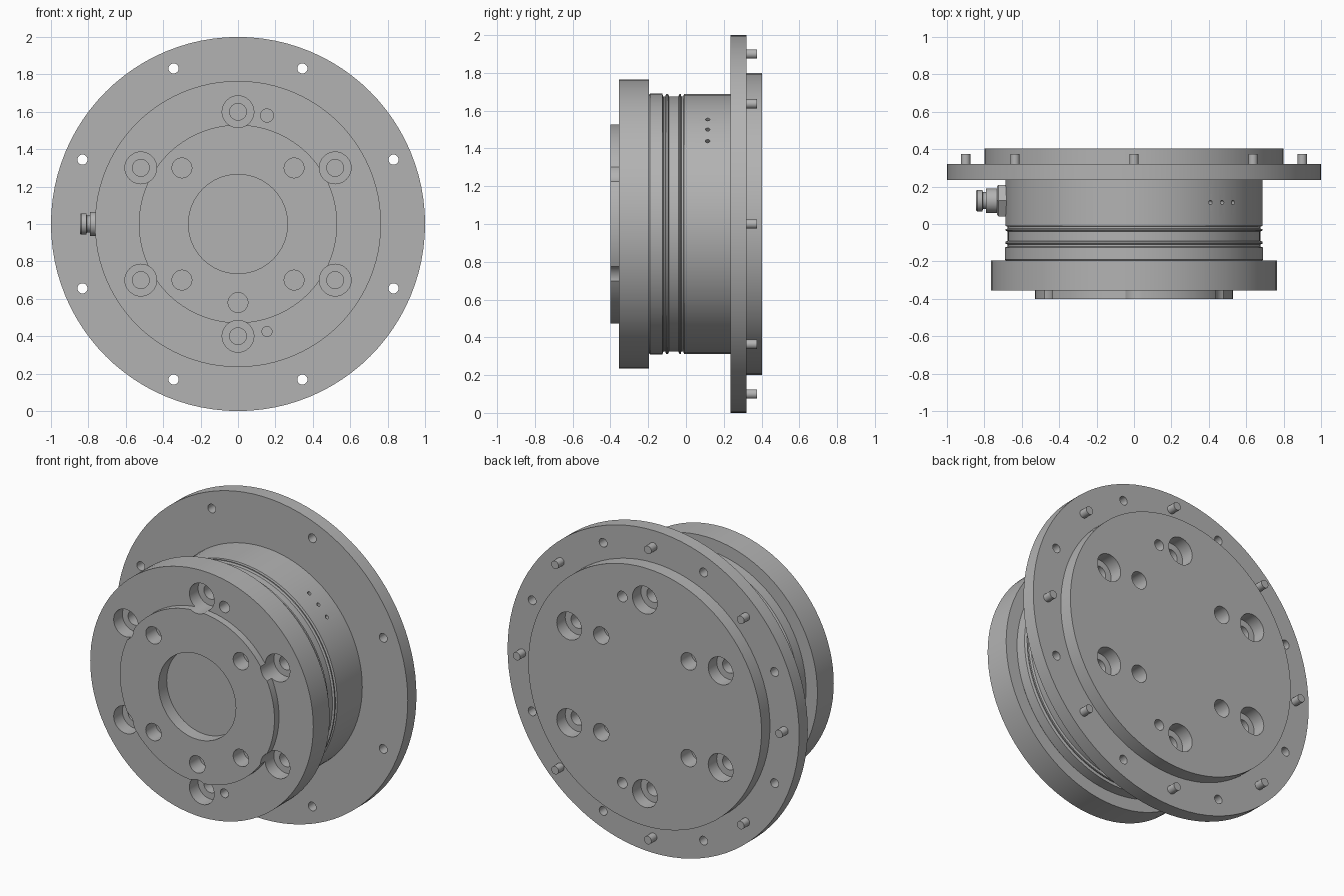
import bpy, bmesh, math
from mathutils import Matrix, Vector

old = bpy.data.objects.get("Cube")
if old:
    bpy.data.objects.remove(old)

grey = bpy.data.materials.new("machined grey")
grey.use_nodes = True
colour = (0.45, 0.45, 0.45, 1)
grey.diffuse_color = colour
grey.node_tree.nodes["Principled BSDF"].inputs["Base Color"].default_value = colour

CENTRE = Vector((0, 0, 1))


def lathe(bm, profile, origin, axis, sides, spin=0.0):
    """Closed solid of (radius, distance) rings along an axis."""
    turn = Vector((0, 0, 1)).rotation_difference(Vector(axis)).to_matrix().to_4x4()
    place = Matrix.Translation(origin) @ turn
    rings = []
    for r, d in profile:
        angles = [2 * math.pi * (i + spin) / sides for i in range(sides)]
        rings.append([bm.verts.new(place @ Vector((r * math.cos(a), r * math.sin(a), d)))
                      for a in angles])
    for low, high in zip(rings, rings[1:]):
        for i in range(sides):
            j = (i + 1) % sides
            bm.faces.new((low[i], low[j], high[j], high[i]))
    bm.faces.new(rings[0][::-1])
    bm.faces.new(rings[-1])


def make(name, bm):
    bmesh.ops.recalc_face_normals(bm, faces=bm.faces)
    mesh = bpy.data.meshes.new(name)
    bm.to_mesh(mesh)
    bm.free()
    mesh.materials.append(grey)
    ob = bpy.data.objects.new(name, mesh)
    bpy.context.collection.objects.link(ob)
    return ob


def smooth(ob):
    bpy.ops.object.select_all(action='DESELECT')
    ob.select_set(True)
    bpy.context.view_layer.objects.active = ob
    bpy.ops.object.shade_smooth_by_angle(angle=math.radians(25))


def around(radius, count, start=0.0):
    """Points on a circle in the xz plane."""
    for k in range(count):
        a = math.radians(start + 360 * k / count)
        yield radius * math.cos(a), radius * math.sin(a)


# Turned housing: boss, front flange, grooved drum, rear flange, rear cover
bm = bmesh.new()
lathe(bm, [(.53, -.40), (.53, -.355), (.765, -.355), (.765, -.195),
           (.685, -.195), (.69, -.19), (.69, -.125), (.675, -.12), (.675, -.11),
           (.688, -.105), (.688, -.095), (.676, -.09), (.676, -.04),
           (.688, -.035), (.688, -.028), (.675, -.024), (.675, -.014),
           (.688, -.01), (.688, .235), (1, .235), (1, .32), (.80, .32), (.80, .403)],
      CENTRE, (0, 1, 0), 96)
housing = make("housing", bm)

# Cutters for every hole, gathered into one mesh
bm = bmesh.new()


def bore(x, z, profile, sides=32):
    lathe(bm, profile, CENTRE + Vector((x, 0, z)), (0, 1, 0), sides)


bore(0, 0, [(.265, -.5), (.265, -.32)], 64)
for x, z in around(.6, 6, 30):
    bore(x, z, [(.085, -.5), (.085, -.27), (.045, -.27), (.045, -.17)])
    bore(x, z, [(.045, .2), (.045, .32), (.085, .32), (.085, .5)])
for x, z in around(.424, 4, 45):
    bore(x, z, [(.053, -.5), (.053, -.3)])
    bore(x, z, [(.053, .3), (.053, .5)])
bore(0, -.42, [(.053, -.5), (.053, -.3)])
for z, r in ((.58, .035), (-.575, .027)):
    bore(.155, z, [(r, -.5), (r, -.27)], 20)
    bore(.155, z, [(.033, .32), (.033, .5)], 20)
for x, z in around(.9, 8, 22.5):
    bore(x, z, [(.027, .2), (.027, .36)], 20)
# Three small radial ports on the drum
for angle in (39.7, 46.7, 53.6):
    a = math.radians(angle)
    out = Vector((math.cos(a), 0, math.sin(a)))
    lathe(bm, [(.012, .64), (.012, .72)], CENTRE + Vector((0, .115, 0)), out, 12)
cutter = make("hole_cutter", bm)
cutter.hide_render = True

cut = housing.modifiers.new("holes", 'BOOLEAN')
cut.operation = 'DIFFERENCE'
cut.solver = 'EXACT'
cut.object = cutter
bpy.ops.object.select_all(action='DESELECT')
housing.select_set(True)
bpy.context.view_layer.objects.active = housing
bpy.ops.object.modifier_apply(modifier="holes")
bpy.data.objects.remove(cutter)
smooth(housing)

# Locating pins on the back of the rear flange
for n, (x, z) in enumerate(around(.9, 8)):
    bm = bmesh.new()
    lathe(bm, [(.025, .31), (.025, .375)], CENTRE + Vector((x, 0, z)), (0, 1, 0), 20)
    smooth(make(f"locating_pin_{n + 1}", bm))

# Side connector: hex nut and stepped plug
port = CENTRE + Vector((0, .125, 0))
bm = bmesh.new()
lathe(bm, [(.097, .66), (.097, .725), (.088, .732)], port, (-1, 0, 0), 6)
make("connector_nut", bm)
bm = bmesh.new()
lathe(bm, [(.065, .72), (.065, .79), (.045, .792), (.045, .808),
           (.057, .81), (.057, .838), (.052, .845)], port, (-1, 0, 0), 32)
smooth(make("connector_plug", bm))
